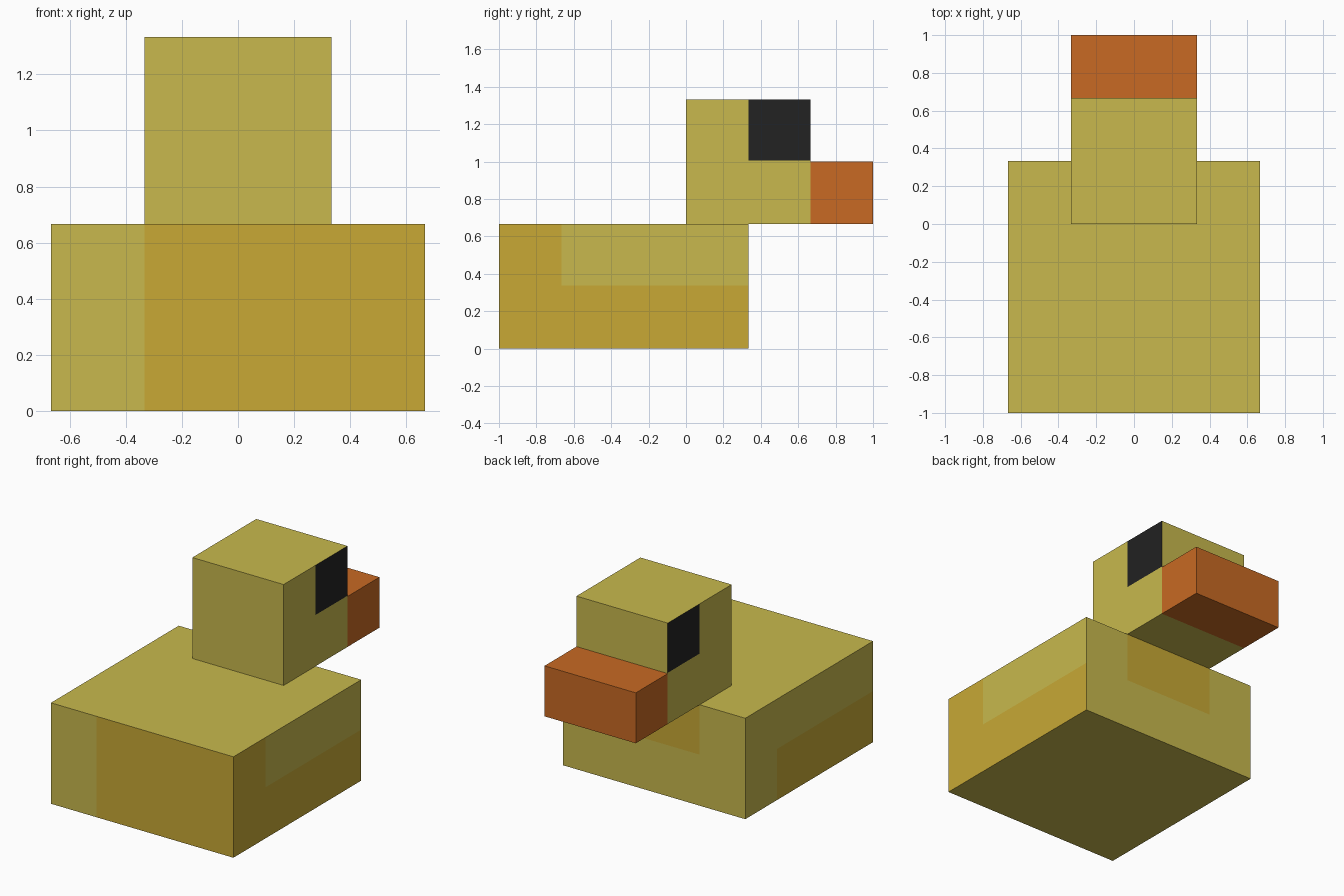
import bpy, bmesh
from mathutils import Vector

if "Cube" in bpy.data.objects:
    bpy.data.objects.remove(bpy.data.objects["Cube"])

T = 1 / 3  # the model sits on a grid of thirds


def material(name, rgb):
    m = bpy.data.materials.new(name)
    m.diffuse_color = (*rgb, 1)
    m.use_nodes = True
    m.node_tree.nodes["Principled BSDF"].inputs["Base Color"].default_value = m.diffuse_color
    return m


yellow = material("yellow", (0.578, 0.485, 0.075))
amber = material("amber", (0.578, 0.397, 0.036))
orange = material("orange", (0.578, 0.144, 0.017))
black = material("black", (0.016, 0.016, 0.016))


def box(name, lo, hi, mats, cuts=(), rule=None):
    """Box from corner to corner, cut by (axis, position) planes, coloured by a rule."""
    lo, hi = Vector(lo), Vector(hi)
    bm = bmesh.new()
    bmesh.ops.create_cube(bm, size=1)
    for v in bm.verts:
        v.co = (lo + hi) / 2 + v.co * (hi - lo)
    for axis, pos in cuts:
        normal = Vector((0, 0, 0))
        normal[axis] = 1
        bmesh.ops.bisect_plane(bm, geom=bm.verts[:] + bm.edges[:] + bm.faces[:],
                               plane_co=normal * pos, plane_no=normal)
    bm.normal_update()
    if rule:
        for f in bm.faces:
            f.material_index = int(rule(f.calc_center_median(), f.normal))
    mesh = bpy.data.meshes.new(name)
    bm.to_mesh(mesh)
    bm.free()
    for m in mats:
        mesh.materials.append(m)
    ob = bpy.data.objects.new(name, mesh)
    bpy.context.collection.objects.link(ob)
    return ob


MID = 0.337  # height of the feather markings


def body_marking(c, n):
    if n.y < -0.5:                       # tail end
        return c.x > -T
    if n.y > 0.5:                        # chest patch
        return abs(c.x) < T and c.z > MID
    if n.x > 0.5:                        # right flank
        return c.y < -2 * T or c.z < MID
    if n.x < -0.5:                       # left flank
        return c.y < 0 and c.z < MID
    return False


# Body with darker feather markings
box("body", (-2 * T, -1, 0), (2 * T, T, 2 * T), [yellow, amber],
    [(0, -T), (0, T), (1, -2 * T), (1, 0), (2, MID)], body_marking)

# Head with an eye on each side
box("head", (-T, 0, 2 * T), (T, 2 * T, 4 * T), [yellow, black],
    [(1, T), (2, 1.005)],
    lambda c, n: abs(n.x) > 0.5 and c.y > T and c.z > 1.005)

# Beak
box("beak", (-T, 2 * T, 2 * T), (T, 1, 1), [orange])
